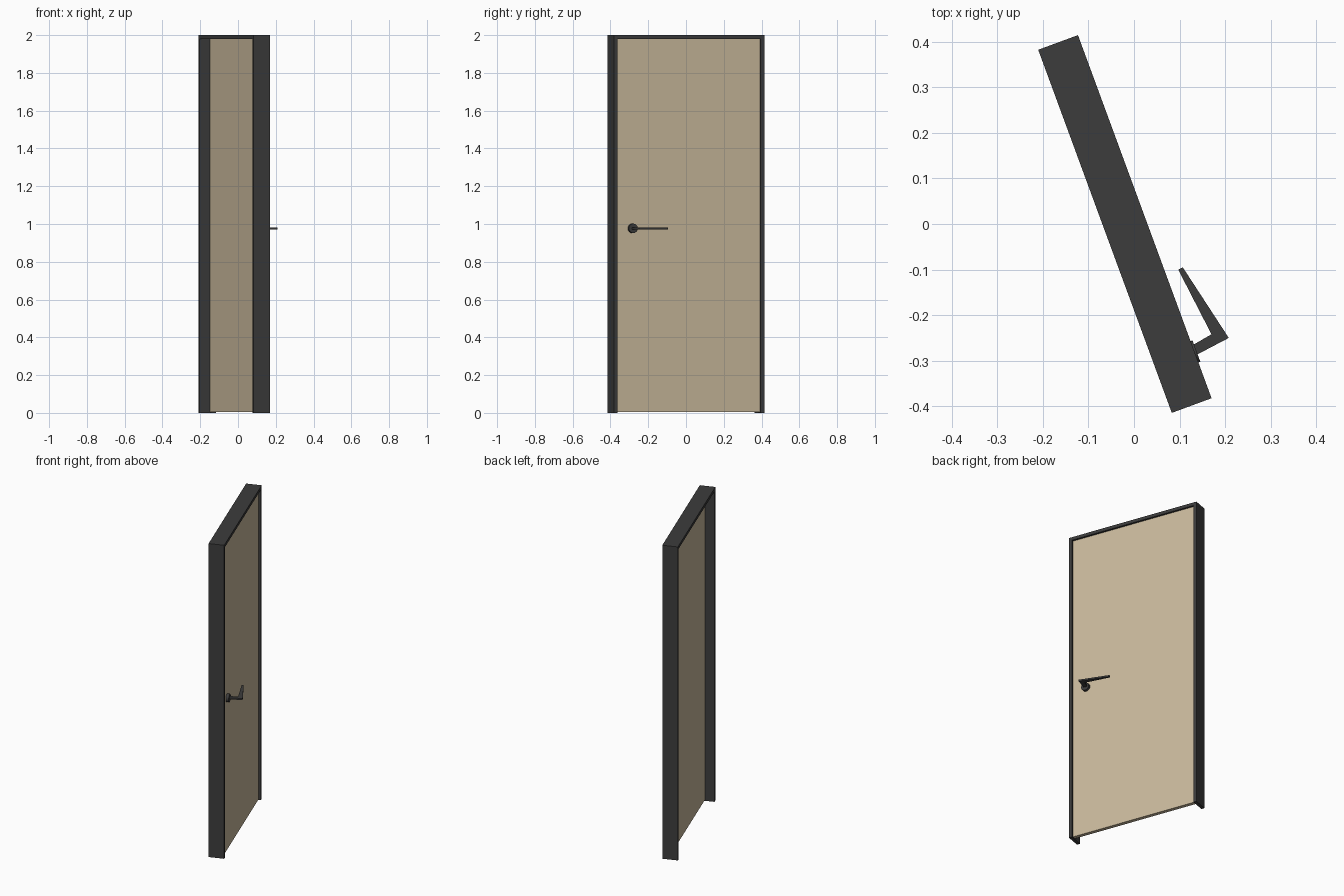
import bpy, bmesh, math
from mathutils import Vector, Matrix

cube = bpy.data.objects.get("Cube")
if cube:
    bpy.data.objects.remove(cube, do_unlink=True)


def material(name, rgb):
    m = bpy.data.materials.new(name)
    m.use_nodes = True
    color = (*rgb, 1.0)
    m.diffuse_color = color
    m.node_tree.nodes["Principled BSDF"].inputs["Base Color"].default_value = color
    return m


charcoal = material("charcoal", (0.045, 0.045, 0.045))
tan = material("tan", (0.59, 0.49, 0.335))

# Door leans round the vertical axis; local x is its depth, local y its width
PLACE = Matrix.Translation((-0.02, 0.0, 0.0)) @ Matrix.Rotation(math.radians(20.2), 4, "Z")
DEPTH, WIDTH, HEIGHT, RIM = 0.0465, 0.4245, 2.0, 0.02
PANEL_BACK, PANEL_FRONT = 0.011, 0.034
HANDLE_Y, HANDLE_Z = -0.316, 0.977


def prism(name, points, offset, mat, matrix):
    """Extrude a flat outline along an offset."""
    bm = bmesh.new()
    face = bm.faces.new([bm.verts.new(p) for p in points])
    result = bmesh.ops.extrude_face_region(bm, geom=[face], use_keep_orig=True)
    moved = [g for g in result["geom"] if isinstance(g, bmesh.types.BMVert)]
    bmesh.ops.translate(bm, verts=moved, vec=Vector(offset))
    bmesh.ops.recalc_face_normals(bm, faces=bm.faces)
    mesh = bpy.data.meshes.new(name)
    bm.to_mesh(mesh)
    bm.free()
    mesh.materials.append(mat)
    obj = bpy.data.objects.new(name, mesh)
    obj.matrix_world = matrix
    bpy.context.collection.objects.link(obj)
    return obj


# Frame: two jambs and a head, open at the floor
inner, top = WIDTH - RIM, HEIGHT - RIM
arch = [(-WIDTH, 0), (-WIDTH, HEIGHT), (WIDTH, HEIGHT), (WIDTH, 0),
        (inner, 0), (inner, top), (-inner, top), (-inner, 0)]
prism("door_frame", [(-DEPTH, y, z) for y, z in arch], (2 * DEPTH, 0, 0), charcoal, PLACE)

# Door leaf, set close to the handle side
leaf = [(-inner, 0.006), (inner, 0.006), (inner, top), (-inner, top)]
prism("door_leaf", [(PANEL_BACK, y, z) for y, z in leaf],
      (PANEL_FRONT - PANEL_BACK, 0, 0), tan, PLACE)

# Round rosette behind the handle
ring = [2 * math.pi * i / 24 for i in range(24)]
rosette = prism("handle_rosette",
                [(PANEL_FRONT, HANDLE_Y + 0.025 * math.cos(a), HANDLE_Z + 0.025 * math.sin(a))
                 for a in ring], (0.017, 0, 0), charcoal, PLACE)
bpy.context.view_layer.objects.active = rosette
rosette.select_set(True)
bpy.ops.object.shade_smooth_by_angle()

# Flat angled lever: neck going out, then a tapering grip
lever = [(0.118, -0.272), (0.128, -0.292), (0.208, -0.25),
         (0.107, -0.095), (0.097, -0.1), (0.17, -0.242)]
prism("handle_lever", [(x, y, HANDLE_Z - 0.005) for x, y in lever],
      (0, 0, 0.01), charcoal, Matrix.Identity(4))
